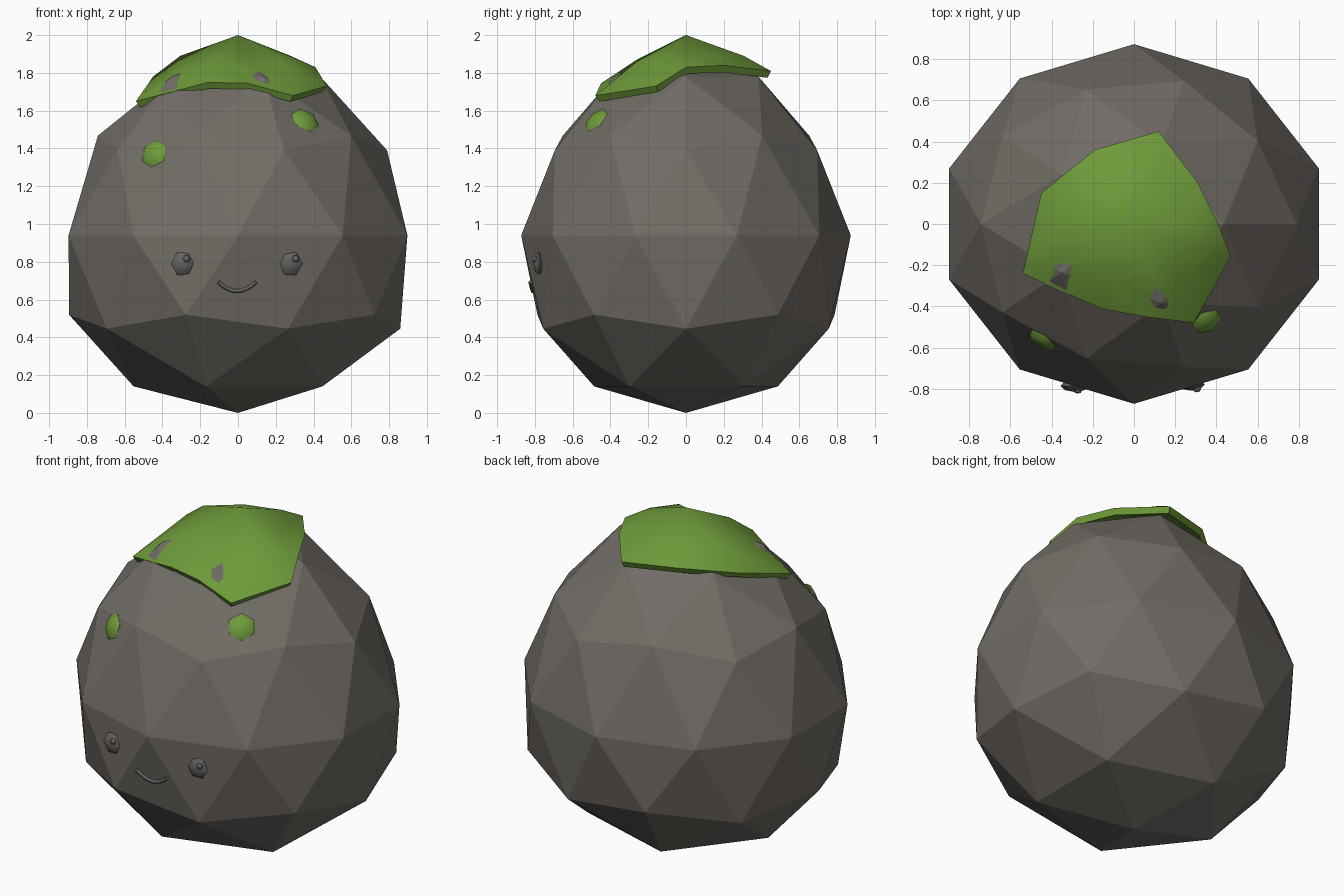
import bpy, bmesh, math
from mathutils import Vector, Matrix
from mathutils.bvhtree import BVHTree

if "Cube" in bpy.data.objects:
    bpy.data.objects.remove(bpy.data.objects["Cube"])


def material(name, rgb):
    m = bpy.data.materials.new(name)
    m.diffuse_color = (*rgb, 1)
    m.use_nodes = True
    m.node_tree.nodes["Principled BSDF"].inputs["Base Color"].default_value = m.diffuse_color
    return m


ROCK = material("rock grey", (0.165, 0.150, 0.132))
MOSS = material("moss green", (0.155, 0.325, 0.042))
FACE = material("face grey", (0.125, 0.118, 0.112))


def finish(name, bm, mat, smooth=None):
    me = bpy.data.meshes.new(name)
    bm.to_mesh(me)
    bm.free()
    ob = bpy.data.objects.new(name, me)
    bpy.context.collection.objects.link(ob)
    me.materials.append(mat)
    bpy.ops.object.select_all(action='DESELECT')
    ob.select_set(True)
    bpy.context.view_layer.objects.active = ob
    if smooth:
        bpy.ops.object.shade_smooth_by_angle(angle=math.radians(smooth))
    return ob


# Rock body: icosphere tapered into an egg
bm = bmesh.new()
bmesh.ops.create_icosphere(bm, subdivisions=2, radius=1)
for v in bm.verts:
    x, y, z = v.co
    z = 0.94 + z * (1.03 - 0.05 * z if z > 0 else 0.94)
    s = 1.07 - 0.135 * z
    v.co = (x * s, y * s * 0.925, z)
tree = BVHTree.FromBMesh(bm)
finish("rock_body", bm, ROCK)


def on_rock(x, z):
    """Point and normal on the front of the rock."""
    hit, normal, _, _ = tree.ray_cast(Vector((x, -3, z)), Vector((0, 1, 0)))
    if normal.y > 0:
        normal = -normal
    return hit, normal


# Moss cap: centre, middle ring and ragged rim, with two dips where rock shows
rim = [(.41, 0, 1.83), (.31, .2, 1.84), (.12, .45, 1.81), (-.19, .36, 1.82),
       (-.45, .15, 1.78), (-.54, -.24, 1.65), (-.16, -.41, 1.75),
       (.05, -.45, 1.745), (.29, -.48, 1.68), (.47, -.16, 1.73)]
mid = [(x * .68, y * .68, 1.89) for x, y, z in rim]
mid[5] = (-.353, -.237, 1.766)
mid[6] = (-.11, -.26, 1.87)
mid[7] = (.135, -.384, 1.759)
mid[8] = (.23, -.26, 1.86)
mid[9] = (.32, -.11, 1.87)
bm = bmesh.new()
top = bm.verts.new((0, 0, 2))
mids = [bm.verts.new(p) for p in mid]
rims = [bm.verts.new(p) for p in rim]
n = len(rim)
for i in range(n):
    j = (i + 1) % n
    bm.faces.new((top, mids[i], mids[j]))
    bm.faces.new((mids[i], rims[i], rims[j]))
    bm.faces.new((mids[i], rims[j], mids[j]))
cap = finish("moss_cap", bm, MOSS)
mod = cap.modifiers.new("thickness", 'SOLIDIFY')
mod.thickness = 0.04
mod.offset = -1
bpy.ops.object.modifier_apply(modifier=mod.name)
bpy.ops.object.shade_smooth_by_angle(angle=math.radians(50))


# Six-sided flattened blobs
def blob(name, centre, normal, radius, depth, mat, turn=0):
    bm = bmesh.new()
    bmesh.ops.create_uvsphere(bm, u_segments=6, v_segments=4, radius=1)
    rot = normal.to_track_quat('Z', 'Y').to_matrix().to_4x4()
    m = (Matrix.Translation(centre) @ rot @ Matrix.Rotation(turn, 4, 'Z')
         @ Matrix.Diagonal((radius, radius, depth, 1)))
    bmesh.ops.transform(bm, matrix=m, verts=bm.verts)
    finish(name, bm, mat, 60)


for side, x, z in (("left", -.445, 1.37), ("right", .355, 1.55)):
    p, nrm = on_rock(x, z)
    blob("moss_patch_" + side, p, nrm, .08, .027, MOSS)

# Eyes with small highlights
forward = Vector((0, -1, 0))
for side, x, gx in (("left", -.288, -.272), ("right", .275, .305)):
    p, _ = on_rock(x, .79)
    blob("eye_" + side, p, forward, .068, .03, FACE, math.pi / 6)
    blob("eye_glint_" + side, Vector((gx, p.y - .024, .815)), forward,
         .02, .014, FACE, math.pi / 6)

# Smiling mouth: thin bent tube lying on the rock
cu = bpy.data.curves.new("mouth", 'CURVE')
cu.dimensions = '3D'
cu.bevel_depth = 0.011
cu.bevel_resolution = 1
cu.use_fill_caps = True
sp = cu.splines.new('POLY')
sp.points.add(8)
for i, pt in enumerate(sp.points):
    t = i / 4 - 1
    z = .645 + .048 * t * t
    p, _ = on_rock(-.005 + .1 * t, z)
    pt.co = (p.x, p.y - .004, z, 1)
mouth = bpy.data.objects.new("mouth", cu)
bpy.context.collection.objects.link(mouth)
cu.materials.append(FACE)
